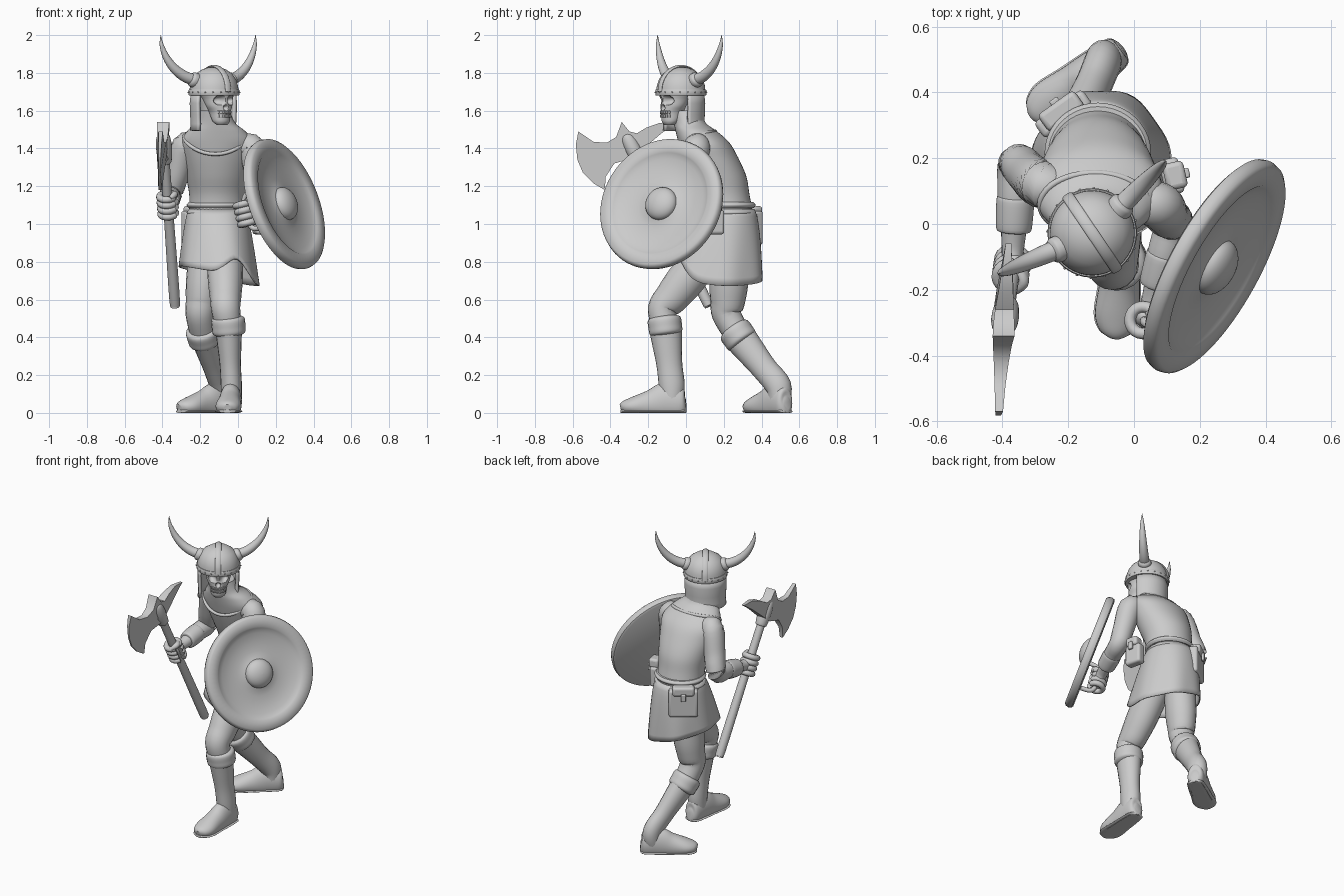
import bpy, bmesh, math
from mathutils import Vector, Matrix

if "Cube" in bpy.data.objects:
    bpy.data.objects.remove(bpy.data.objects["Cube"])

grey = bpy.data.materials.new("plain grey")
grey.use_nodes = True
grey.diffuse_color = (.6, .6, .6, 1)
grey.node_tree.nodes["Principled BSDF"].inputs["Base Color"].default_value = grey.diffuse_color

IDENTITY = Matrix.Identity(4)
UP = Vector((0, 0, 1))
made = []
# Frame of the turned head: local -y is where the face looks
HEAD = Matrix.Translation((-.127, -.027, 0)) @ Matrix.Rotation(math.radians(34), 4, 'Z')


def finish(name, bm):
    bmesh.ops.recalc_face_normals(bm, faces=bm.faces)
    mesh = bpy.data.meshes.new(name)
    bm.to_mesh(mesh)
    bm.free()
    mesh.materials.append(grey)
    ob = bpy.data.objects.new(name, mesh)
    bpy.context.collection.objects.link(ob)
    made.append(ob)
    return ob


def turn(count):
    """Cosine and sine pairs round a full circle."""
    return [(math.cos(math.tau * k / count), math.sin(math.tau * k / count)) for k in range(count)]


def skin(name, rings, wrap=True, caps=True, frame=IDENTITY):
    """Bridge rings of points; nothing goes under the floor."""
    bm = bmesh.new()
    rows = []
    for ring in rings:
        row = []
        for point in ring:
            placed = frame @ Vector(point)
            placed.z = max(placed.z, 0)
            row.append(bm.verts.new(placed))
        rows.append(row)
    count = len(rows[0])
    for low, high in zip(rows, rows[1:]):
        for i in range(count if wrap else count - 1):
            j = (i + 1) % count
            bm.faces.new((low[i], low[j], high[j], high[i]))
    if caps and wrap:
        bm.faces.new(rows[0])
        bm.faces.new(rows[-1])
    return finish(name, bm)


def smooth_path(points, steps):
    """Catmull-Rom through points that carry their radii."""
    points = [tuple(p) if len(p) == 5 else (*p, p[3]) for p in points]
    ext = [points[0]] + points + [points[-1]]
    out = []
    for quad in zip(ext, ext[1:], ext[2:], ext[3:]):
        for step in range(steps):
            t = step / steps
            out.append([q + t * ((r - p) + t * (2*p - 5*q + 4*r - s + t * (3*q - p - 3*r + s))) / 2
                        for p, q, r, s in zip(*quad)])
    return out + [points[-1]]


def tube(name, points, ref=(1, 0, 0), flat=False, sides=20, steps=5, frame=IDENTITY):
    """Sweep an ellipse; flat keeps every section level."""
    path = smooth_path(points, steps)
    spots = [Vector(p[:3]) for p in path]
    rings = []
    for i, spot in enumerate(spots):
        along = UP if flat else (spots[min(i + 1, len(spots) - 1)] - spots[max(i - 1, 0)]).normalized()
        across = (Vector(ref) - along * along.dot(Vector(ref))).normalized()
        other = along.cross(across)
        wide, deep = max(path[i][3], .001), max(path[i][4], .001)
        rings.append([spot + across * wide * c + other * deep * s for c, s in turn(sides)])
    return skin(name, rings, frame=frame)


def lathe(name, profile, frame, sides=48):
    return skin(name, [[(r * c, r * s, h) for c, s in turn(sides)] for r, h in profile], frame=frame)


def ball(name, loc, size, frame):
    bm = bmesh.new()
    bmesh.ops.create_uvsphere(bm, u_segments=20, v_segments=12, radius=1,
                              matrix=frame @ Matrix.Translation(loc) @ Matrix.Diagonal((*size, 1)))
    return finish(name, bm)


def box(name, loc, size, frame, angle=0, bevel=.015):
    bm = bmesh.new()
    bmesh.ops.create_cube(bm, size=1, matrix=frame @ Matrix.Translation(loc)
                          @ Matrix.Rotation(angle, 4, 'Z') @ Matrix.Diagonal((*size, 1)))
    mod = finish(name, bm).modifiers.new("soft edges", 'BEVEL')
    mod.width, mod.segments = bevel, 3


# Torso, leaning forward, with neck, neckline and belt
tube("tunic", [(-.11, .22, 1.04, .15, .14), (-.11, .2, 1.15, .148, .137), (-.11, .17, 1.25, .165, .15),
               (-.11, .13, 1.35, .185, .147), (-.11, .095, 1.43, .195, .135), (-.115, .055, 1.49, .155, .11),
               (-.12, .02, 1.535, .105, .085), (-.125, 0, 1.6, .08)], flat=True, sides=40)
loop = turn(24)
tube("neckline", [(-.12 + .165 * c, .06 + .095 * s, 1.46 + .06 * s - .03 * s * s, .01)
                  for c, s in loop + loop[:1]], ref=UP, sides=10, steps=2)
for z in (1.06, 1.1):
    tube("belt_edge", [(-.11, .217, z + d, r, r - .01) for d, r in ((-.016, .15), (0, .162), (.016, .15))],
         flat=True, sides=40)

# Skirt with an uneven, softly pleated hem, raised over the front thigh
rings = []
for i in range(11):
    t = i / 10
    ring = []
    for c, s in turn(64):
        angle = math.atan2(s, c)
        hem = .725 - .05 * c - .015 * s + .1 * math.exp(-((angle + 1.1) / .4) ** 2)
        flare = t ** .7
        fold = 1 + .02 * t * math.sin(7 * angle)
        ring.append((-.11 + .01 * t + (.15 + .063 * flare) * c * fold,
                     .22 - .05 * t + (.143 + .097 * flare) * s * fold, 1.08 + (hem - 1.08) * t))
    rings.append(ring)
skin("skirt", rings, caps=False).modifiers.new("cloth", 'SOLIDIFY').thickness = .008

# Belt pouches: a broad one behind, a small one on the left hip
for loc, angle, wide, tall in (((-.215, .335, 1), .62, .18, .18), ((.115, .145, 1.03), -1.35, .11, .13)):
    place = Matrix.Translation(loc) @ Matrix.Rotation(angle, 4, 'Z')
    box("pouch", (0, 0, -.02), (wide, .06, tall), place)
    box("pouch_flap", (0, .01, .065), (wide * .75, .065, .06), place)
    box("pouch_clasp", (0, .045, .03), (.03, .02, .05), place, bevel=.006)


# Legs, boots, folded cuffs and feet
def leg(side, hip, knee, cuff, ankle, toward):
    hip, knee, cuff, ankle, toward = map(Vector, (hip, knee, cuff, ankle, toward))
    tube(side + "_leg", [(*hip, .095), (*hip.lerp(knee, .5), .093, .102), (*hip.lerp(knee, .8), .084, .092),
                         (*knee, .077), (*cuff, .07)])
    tube(side + "_boot", [(*cuff.lerp(ankle, t), r, r * 1.22)
                          for t, r in ((0, .072), (.3, .064), (.65, .056), (1, .056))]
         + [(ankle.x, ankle.y, .05, .054)])
    axis = (ankle - knee).normalized()
    tube(side + "_boot_cuff", [(*(cuff + axis * d), r) for d, r in
                               ((-.06, .05), (-.045, .086), (0, .089), (.035, .084), (.05, .05))])
    heel = Vector((ankle.x, ankle.y, 0))
    foot = [(heel + toward * d + UP * z, tall, wide) for d, z, tall, wide in
            ((-.075, .05, .03, .02), (-.055, .05, .08, .048), (.03, .06, .1, .058), (.11, .045, .078, .062),
             (.2, .035, .052, .068), (.25, .03, .035, .05), (.27, .025, .02, .02))]
    tube(side + "_foot", [(*p, tall, wide) for p, tall, wide in foot], ref=UP, sides=28)
    tube(side + "_sole", [(p.x, p.y, .008, .01, wide * 1.06) for p, tall, wide in foot], ref=UP)


leg("left", (-.07, .14, .88), (-.065, -.125, .55), (-.05, -.11, .455), (-.035, -.075, .14), (-.08, -1, 0))
leg("right", (-.165, .24, .86), (-.2, .215, .52), (-.181, .28, .405), (-.095, .49, .14), (-.8, -.6, 0))


# Arms, sleeve cuffs and gripping hands
def arm(side, shoulder, elbow, hand, grip):
    s, e, h = map(Vector, (shoulder, elbow, hand))
    slant = (.5, .2, 1)
    tube(side + "_sleeve", [(*s.lerp(Vector((-.11, .08, 1.42)), .3), .06), (*s, .073), (*s.lerp(e, .55), .066),
                            (*e, .06), (*e.lerp(h, .3), .055), (*e.lerp(h, .62), .05)], ref=slant)
    tube(side + "_sleeve_cuff", [(*e.lerp(h, t), r) for t, r in
                                 ((.3, .05), (.34, .058), (.6, .055), (.64, .045))], ref=slant)
    tube(side + "_wrist", [(*e.lerp(h, .6), .04), (*e.lerp(h, .8), .034), (*e.lerp(h, .93), .045, .032),
                           (*h, .03)], ref=grip)
    fist = Matrix.Translation(h) @ UP.rotation_difference(Vector(grip)).to_matrix().to_4x4()
    ball(side + "_palm", (0, .012, 0), (.036, .036, .06), fist)
    for i in range(4):
        tube(side + "_finger", [(.041 * c, .041 * s, .034 * (i - 1.5), .018) for c, s in turn(10)],
             ref=UP, sides=10, steps=2, frame=fist)
    tube(side + "_thumb", [(.02, .03, .05, .016), (.04, -.01, .065, .018), (.015, -.045, .06, .012)],
         ref=UP, sides=10, frame=fist)


axe_low, axe_top = Vector((-.335, .11, .59)), Vector((-.4, -.34, 1.52))
handle, handle_up = Vector((.04, -.295, 1.055)), Vector((-.25, .05, 1))
arm("right", (-.28, .12, 1.41), (-.355, .18, 1.16), (-.372, -.137, 1.1), axe_top - axe_low)
arm("left", (.075, .055, 1.4), (.12, .0, 1.16), handle, handle_up)

# Axe: shaft, socket and wedge-thinned head
for name, stations in (("axe_shaft", ((0, .018), (.01, .028), (.5, .026), (.93, .025))),
                       ("axe_socket", ((.79, .026), (.8, .036), (.88, .042), (.94, .034), (.96, .01)))):
    tube(name, [(*axe_low.lerp(axe_top, t), r) for t, r in stations])
outline = [(-.26, 1.48), (-.3, 1.49), (-.34, 1.54), (-.37, 1.46), (-.42, 1.43), (-.49, 1.435), (-.57, 1.49),
           (-.583, 1.42), (-.575, 1.34), (-.545, 1.27), (-.49, 1.215), (-.43, 1.18), (-.425, 1.25),
           (-.38, 1.32), (-.28, 1.35), (-.2, 1.42), (-.13, 1.48), (-.06, 1.53), (-.14, 1.535), (-.21, 1.51)]


def axe_side(sign):
    for y, z in outline:
        away = .9 * (y + .29) + .436 * (z - 1.42)
        yield (-.397 + .06 * away + sign * max(.004, .034 - .1 * abs(away)), y, z)


skin("axe_head", [list(axe_side(-1)), list(axe_side(1))])

# Round shield: rim, dished face and boss, with a grip behind
SHIELD = (Matrix.Translation((.243, -.128, 1.105))
          @ Vector((.83, -.46, .32)).to_track_quat('Z', 'Y').to_matrix().to_4x4())
dome = [(.09 * math.cos(a), .008 + .055 * math.sin(a)) for a in (math.pi * k / 16 for k in range(8))]
lathe("shield", [(.001, -.025), (.345, -.025), (.357, -.018), (.362, 0), (.357, .02), (.345, .03), (.29, .03),
                 (.28, .022), (.25, .01), (.2, .001), (.14, -.003), (.105, .003)]
      + dome + [(.001, .063)], SHIELD, sides=72)
into = SHIELD.inverted()
grip_up = into.to_3x3() @ handle_up.normalized()
tube("shield_grip", [(*(into @ handle + grip_up * d + UP * h), .014)
                     for d, h in ((-.1, .09), (-.085, .02), (0, 0), (.085, .02), (.1, .09))], frame=SHIELD)

# Skull with hollowed eyes and nose, and two rows of teeth
skull = tube("skull", [(0, -.075, 1.525, .03, .025), (0, -.068, 1.545, .046, .045), (0, -.055, 1.59, .054, .062),
                       (0, -.048, 1.625, .07, .068), (0, -.035, 1.66, .078, .083), (0, -.02, 1.7, .09, .1),
                       (0, 0, 1.76, .085, .09)], flat=True, sides=80, steps=9)
for vert in skull.data.vertices:
    for x, z, r in ((-.034, 1.655, .026), (.034, 1.655, .026), (0, 1.615, .016)):
        d = math.hypot(vert.co.x - x, vert.co.z - z) / r
        if vert.co.y < -.05 and d < 1:
            vert.co.y += 1.5 * r * (1 - d ** 3)
skull.data.transform(HEAD)
for z in (1.572, 1.592):
    for k in range(8):
        a = (k - 3.5) * .24
        box("tooth", (.05 * math.sin(a), -.057 - .062 * math.cos(a), z), (.011, .012, .017), HEAD, a, .003)

# Helmet: dome, brow rim, crest band and rivets
lathe("helmet_dome", [(.118, 1.69), (.13, 1.7), (.128, 1.73), (.117, 1.765), (.095, 1.797), (.06, 1.82),
                      (.03, 1.829), (.001, 1.831)], HEAD)
lathe("helmet_rim", [(.115, 1.68), (.133, 1.68), (.136, 1.688), (.136, 1.706), (.133, 1.712), (.115, 1.712)], HEAD)
tube("helmet_crest", [(0, .135 * c, 1.7 + .135 * s, .018, .007) for c, s in turn(20)[:11]], frame=HEAD)
for c, s in turn(20):
    ball("helmet_rivet", (.136 * c, .136 * s, 1.697), (.004, .004, .004), HEAD)

# Neck curtain hanging round the back of the helmet
arc = [math.radians(-15 + 210 * k / 32) for k in range(33)]
skin("neck_curtain", [[(r * math.cos(a), r * math.sin(a), z) for a in arc]
                      for z, r in ((1.695, .123), (1.64, .129), (1.58, .127), (1.53, .124), (1.495, .128))],
     wrap=False, frame=HEAD).modifiers.new("cloth", 'SOLIDIFY').thickness = .02

# Swept-back horns and their sockets, mirrored
for side, m in (("left", 1), ("right", -1)):
    for part, path in (("_horn", ((.1, 1.76, .031), (.165, 1.78, .029), (.225, 1.822, .025),
                                  (.27, 1.88, .019), (.297, 1.945, .011), (.303, 2, .001))),
                       ("_horn_socket", ((.1, 1.758, .04), (.125, 1.765, .04), (.138, 1.77, .028)))):
        tube(side + part, [(m * x, .2 * x - .005, z, r) for x, z, r in path], ref=(0, 1, 0), frame=HEAD)

# Smooth shading that keeps hard edges
bpy.ops.object.select_all(action='DESELECT')
for ob in made:
    ob.select_set(True)
bpy.context.view_layer.objects.active = made[0]
bpy.ops.object.shade_smooth_by_angle(angle=math.radians(40))
